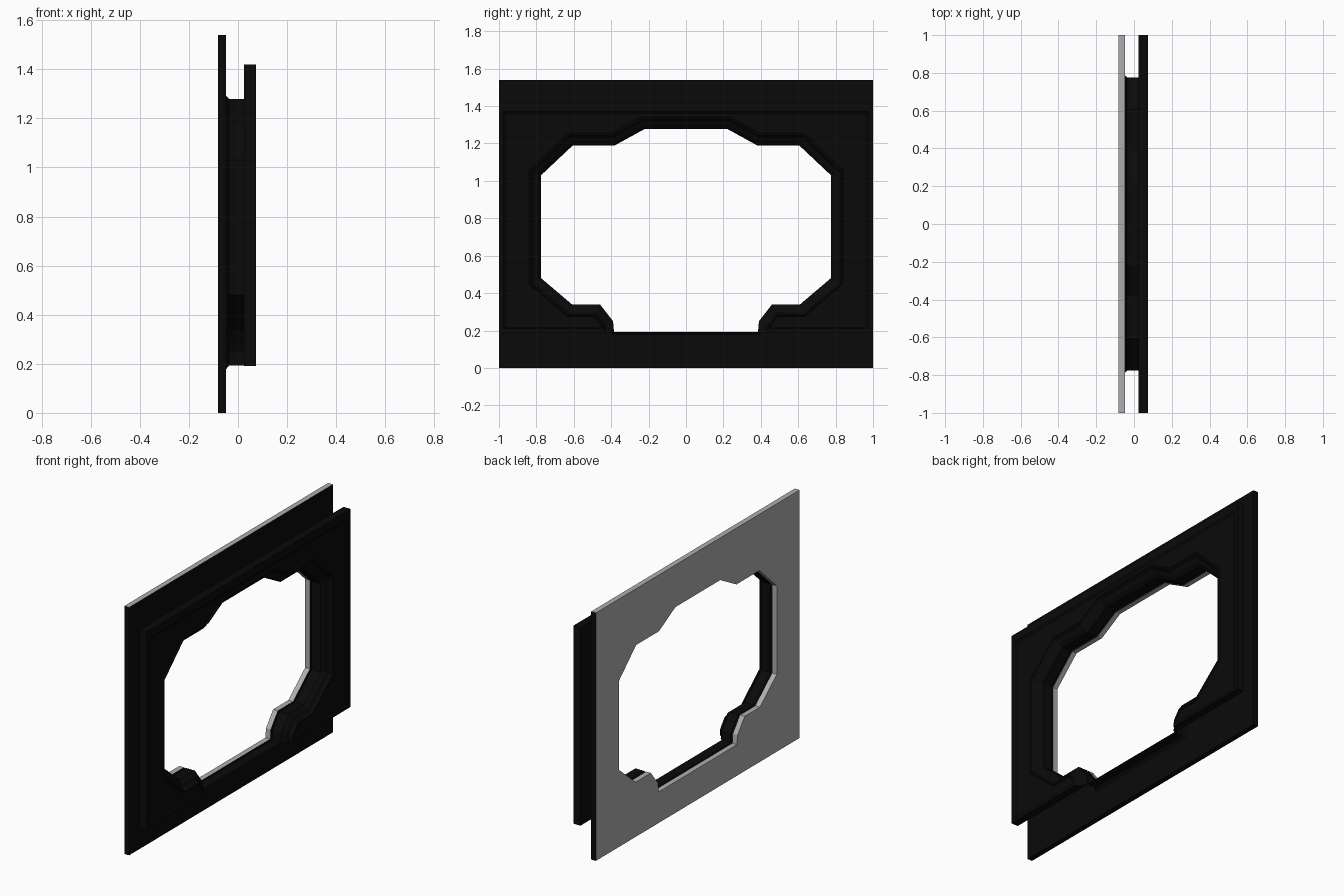
import bpy, bmesh
from mathutils import Vector

if "Cube" in bpy.data.objects:
    bpy.data.objects.remove(bpy.data.objects["Cube"])


def material(name, v):
    m = bpy.data.materials.new(name)
    m.diffuse_color = (v, v, v, 1)
    m.use_nodes = True
    m.node_tree.nodes["Principled BSDF"].inputs["Base Color"].default_value = m.diffuse_color
    return m


BLACK = material("black", 0.003)
GREY = material("grey", 0.42)

# Opening outline in (y, z), right half from bottom to top, then mirrored
half = [(0.385, 0.193), (0.39, 0.25), (0.46, 0.34), (0.61, 0.34), (0.775, 0.48),
        (0.775, 1.03), (0.605, 1.19), (0.38, 1.19), (0.22, 1.278)]
opening = [Vector(p) for p in half] + [Vector((-y, z)) for y, z in reversed(half)]


def offset(path, d, closed):
    """Mitred offset, away from the hole."""
    n, out = len(path), []
    normal = lambda a, b: Vector((b.y - a.y, a.x - b.x)).normalized()
    for i, p in enumerate(path):
        n1 = normal(path[i - 1], p) if closed or i > 0 else None
        n2 = normal(p, path[(i + 1) % n]) if closed or i < n - 1 else None
        n1, n2 = n1 or n2, n2 or n1
        out.append(p + (n1 + n2) * d / (1 + n1.dot(n2)))
    return out


def ring(bm, x, pts):
    return [bm.verts.new((x, p[0], p[1])) for p in pts]


def walls(bm, a, b):
    n = len(a)
    for i in range(n):
        j = (i + 1) % n
        bm.faces.new((a[i], a[j], b[j], b[i]))


def finish(bm, name, mats):
    bmesh.ops.recalc_face_normals(bm, faces=bm.faces)
    me = bpy.data.meshes.new(name)
    bm.to_mesh(me)
    bm.free()
    for m in mats:
        me.materials.append(m)
    ob = bpy.data.objects.new(name, me)
    bpy.context.collection.objects.link(ob)
    return ob


# Back plate: rectangle with the opening cut through, dark on its inner side
bm = bmesh.new()
rect = [(1, 0), (1, 1.54), (-1, 1.54), (-1, 0)]
rims = []
for x in (-0.081, -0.048):
    o, i = ring(bm, x, rect), ring(bm, x, opening)
    edges = [bm.edges.new((l[k - 1], l[k])) for l in (o, i) for k in range(len(l))]
    bmesh.ops.triangle_fill(bm, edges=edges, use_beauty=True, normal=(1, 0, 0))
    rims.append((o, i))
walls(bm, rims[0][0], rims[1][0])
walls(bm, rims[0][1], rims[1][1])
for f in bm.faces:
    c = f.calc_center_median()
    f.material_index = int(c.x > -0.049 or abs(c.y) > 0.995 or c.z < 0.001)
finish(bm, "back_plate", [GREY, BLACK])

# Tunnel lining between the plates, flared where it meets the back plate
bm = bmesh.new()
rings = [ring(bm, x, offset(opening, d, True))
         for x, d in ((-0.048, 0.014), (-0.036, 0), (0.025, 0))]
for a, b in zip(rings, rings[1:]):
    walls(bm, a, b)
finish(bm, "opening_lining", [BLACK])


# Front plate: arch shape, bevelled around the opening, with a recessed panel
def arch(side, top, bottom, d):
    inner = offset(opening, d, False)
    inner[0].y = inner[-1].y = bottom
    return inner + [Vector(p) for p in ((-side, bottom), (-side, top), (side, top), (side, bottom))]


bm = bmesh.new()
levels = [(0.025, 1, 1.42, 0.19, 0), (0.045, 1, 1.42, 0.19, 0.02),
          (0.055, 1, 1.42, 0.19, 0.04), (0.073, 1, 1.42, 0.19, 0.052),
          (0.073, 0.975, 1.37, 0.21, 0.06), (0.066, 0.965, 1.36, 0.215, 0.065)]
rings = [ring(bm, x, arch(s, t, b, d)) for x, s, t, b, d in levels]
for a, b in zip(rings, rings[1:]):
    walls(bm, a, b)
caps = [bm.faces.new(rings[0]), bm.faces.new(rings[-1])]
bm.normal_update()
bmesh.ops.triangulate(bm, faces=caps)
finish(bm, "front_plate", [BLACK])
